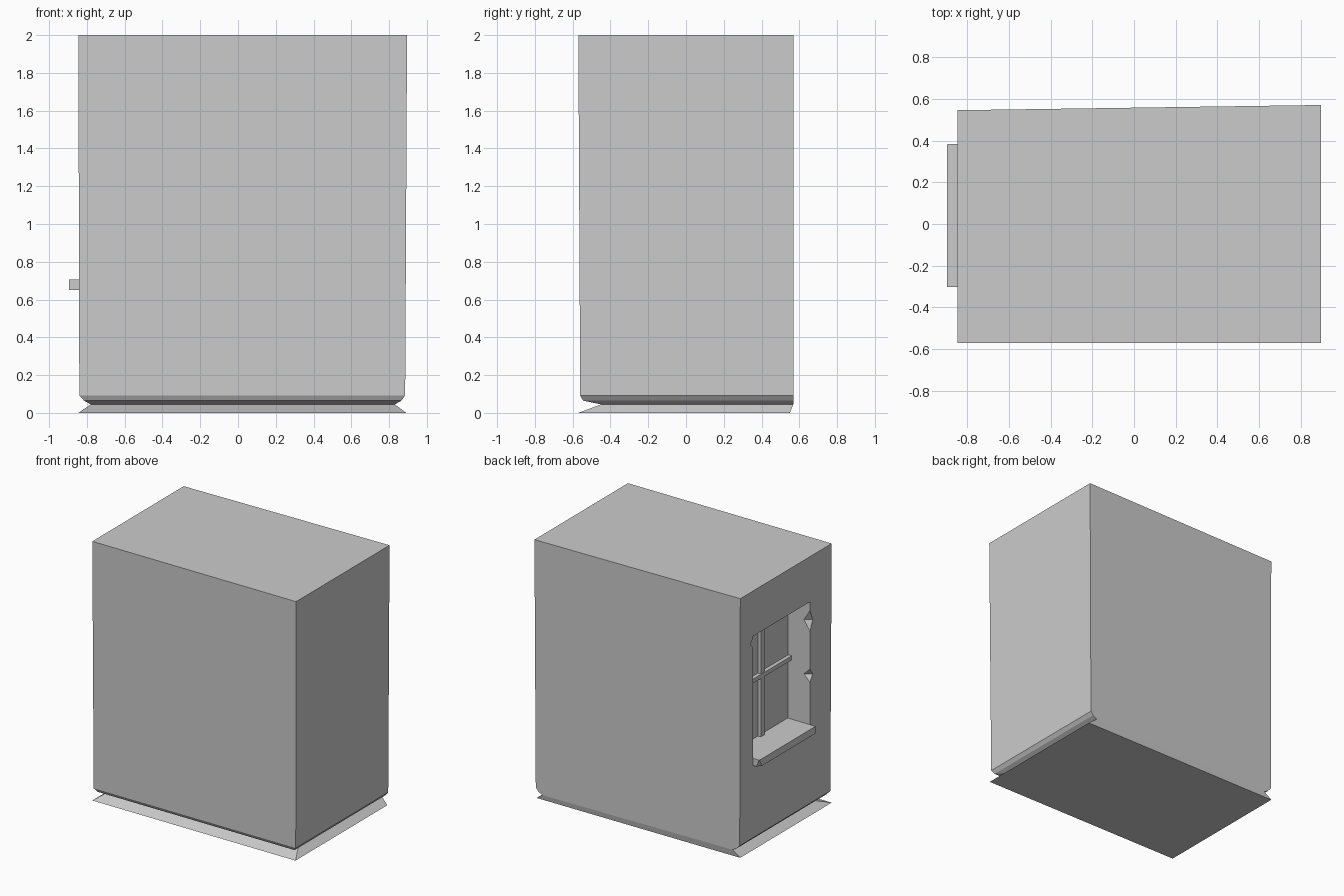
import bpy, bmesh

if "Cube" in bpy.data.objects:
    bpy.data.objects.remove(bpy.data.objects["Cube"])


def make(name, verts, faces):
    me = bpy.data.meshes.new(name)
    me.from_pydata(verts, [], faces)
    bm = bmesh.new()
    bm.from_mesh(me)
    bmesh.ops.recalc_face_normals(bm, faces=bm.faces)
    bm.to_mesh(me)
    bm.free()
    ob = bpy.data.objects.new(name, me)
    bpy.context.collection.objects.link(ob)
    return ob


def loft(name, rings):
    """Stack four-sided rings (lists of xyz) into a closed solid."""
    n = len(rings)
    verts = [p for r in rings for p in r]
    faces = [(0, 1, 2, 3), tuple(4 * (n - 1) + i for i in range(4))]
    for k in range(n - 1):
        for i in range(4):
            j = (i + 1) % 4
            faces.append((4 * k + i, 4 * k + j, 4 * k + 4 + j, 4 * k + 4 + i))
    return make(name, verts, faces)


def box(name, x, y, z):
    return loft(name, [[(x[0], y[0], h), (x[1], y[0], h), (x[1], y[1], h), (x[0], y[1], h)] for h in z])


def diamond(name, c, r):
    """Octahedral chip cutter."""
    v = []
    for a in range(3):
        for s in (-1, 1):
            p = list(c)
            p[a] += s * r[a]
            v.append(p)
    return make(name, v, [(i, j, k) for i in (0, 1) for j in (2, 3) for k in (4, 5)])


def cut(target, cutter):
    m = target.modifiers.new("cut", 'BOOLEAN')
    m.operation, m.object, m.solver = 'DIFFERENCE', cutter, 'EXACT'
    bpy.context.view_layer.objects.active = target
    bpy.ops.object.modifier_apply(modifier=m.name)
    bpy.data.objects.remove(cutter)


# Wall block: z, left x, right x, front y, back-left y, back-right y
levels = [(0.00, -0.845, 0.890, -0.570, 0.545, 0.550),
          (0.045, -0.780, 0.830, -0.450, 0.545, 0.568),
          (0.065, -0.815, 0.865, -0.545, 0.545, 0.568),
          (0.092, -0.840, 0.885, -0.560, 0.545, 0.568),
          (2.00, -0.845, 0.895, -0.570, 0.545, 0.570)]
wall = loft("wall", [[(a, f, z), (b, f, z), (b, br, z), (a, bl, z)]
                     for z, a, b, f, bl, br in levels])

# Window recess in the left wall
FACE, BACK = -0.842, -0.657
Y0, Y1, Z0, Z1 = -0.308, 0.386, 0.66, 1.65
cut(wall, box("recess_cutter", (-1.0, BACK), (Y0, Y1), (Z0, Z1)))

# Chipped stone along the window edges
for y, z, h in ((Y0, 1.50, 0.08), (Y0, 1.08, 0.05), (Y1, 1.60, 0.04)):
    cut(wall, diamond("chip_cutter", (FACE, y, z), (0.05, 0.035, h)))

# Sill with chipped corners
sill = box("window_sill", (-0.895, BACK), (-0.302, 0.384), (0.65, 0.705))
cut(sill, diamond("chip_cutter", (-0.895, 0.384, 0.65), (0.025, 0.03, 0.06)))

# Window cross bars
ymid, zmid = (Y0 + Y1) / 2, 1.175
box("window_bar_vertical", (BACK - 0.025, BACK), (ymid - 0.022, ymid + 0.022), (0.70, Z1))
box("window_bar_horizontal", (BACK - 0.03, BACK), (Y0, Y1), (zmid - 0.016, zmid + 0.016))
